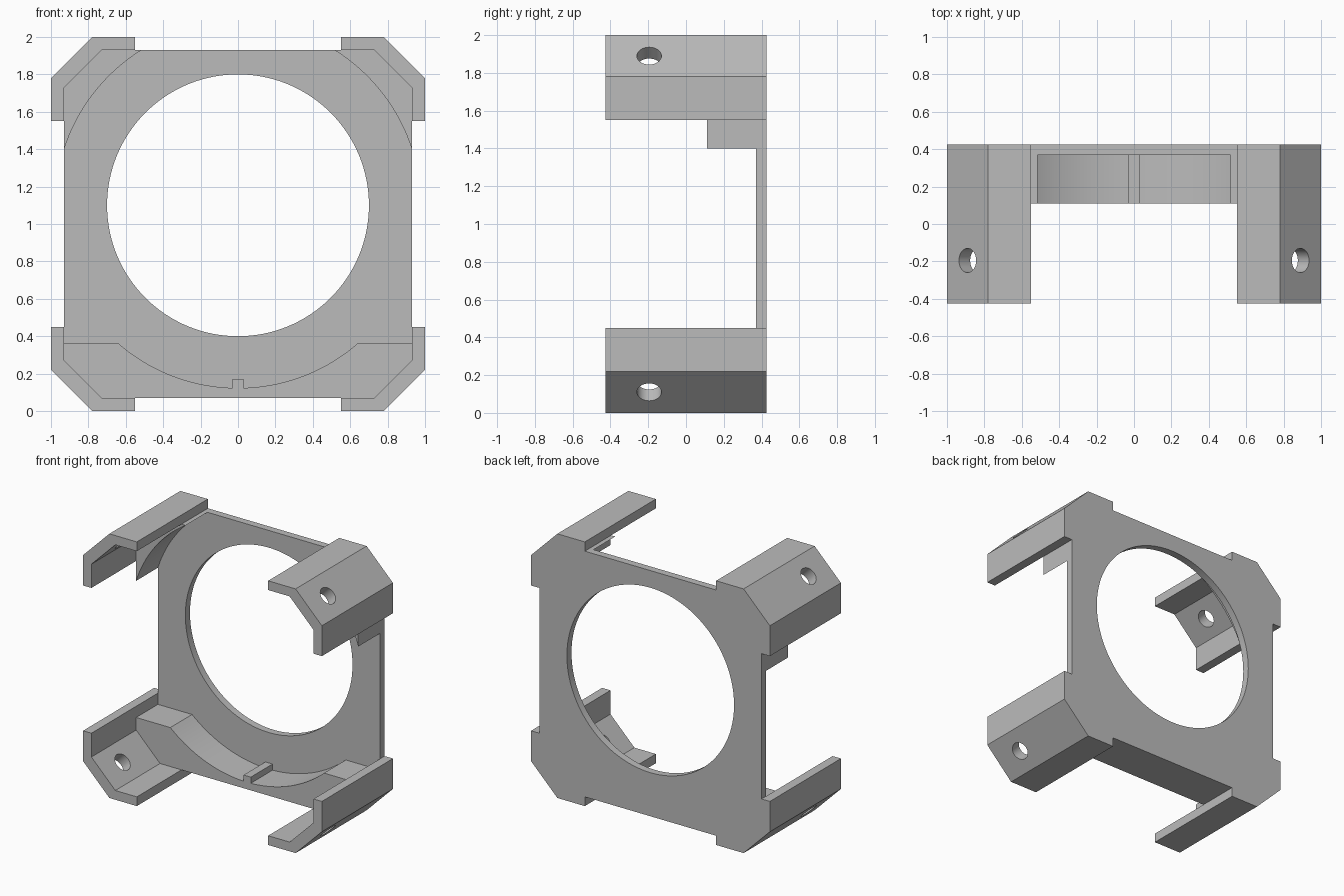
import bpy, bmesh
from math import cos, sin, acos, asin, pi
from mathutils import Vector

if "Cube" in bpy.data.objects:
    bpy.data.objects.remove(bpy.data.objects["Cube"])

grey = bpy.data.materials.new("plain grey")
grey.use_nodes = True
grey.diffuse_color = (0.5, 0.5, 0.5, 1)
grey.node_tree.nodes["Principled BSDF"].inputs["Base Color"].default_value = (0.5, 0.5, 0.5, 1)

FRONT, BACK = -0.425, 0.425       # bracket depth
RIB, PLATE = 0.11, 0.37           # front of the ribs and of the plate
MID, HOLE, SEAT = 1.1, 0.70, 0.977  # ring centre height, opening radius, rib arc radius
EDGE, LOW, HIGH = 0.93, 0.07, 1.93  # plate limits


def prism(name, points, y0, y1):
    """Extrude an x-z outline from y0 to y1."""
    bm = bmesh.new()
    face = bm.faces.new([bm.verts.new((x, y0, z)) for x, z in points])
    new = bmesh.ops.extrude_face_region(bm, geom=[face])["geom"]
    verts = [v for v in new if isinstance(v, bmesh.types.BMVert)]
    bmesh.ops.translate(bm, verts=verts, vec=(0, y1 - y0, 0))
    bmesh.ops.recalc_face_normals(bm, faces=bm.faces[:])
    mesh = bpy.data.meshes.new(name)
    bm.to_mesh(mesh)
    bm.free()
    mesh.materials.append(grey)
    obj = bpy.data.objects.new(name, mesh)
    bpy.context.collection.objects.link(obj)
    return obj


def drill(obj, centre, direction, radius, sides):
    """Cut a round hole through an object."""
    bpy.ops.mesh.primitive_cylinder_add(vertices=sides, radius=radius, depth=0.4, location=centre)
    cutter = bpy.context.object
    cutter.rotation_euler = Vector(direction).to_track_quat('Z', 'Y').to_euler()
    cutter.data.materials.append(grey)
    cut = obj.modifiers.new("hole", 'BOOLEAN')
    cut.operation, cut.solver, cut.object = 'DIFFERENCE', 'EXACT', cutter
    bpy.context.view_layer.update()
    bpy.context.view_layer.objects.active = obj
    bpy.ops.object.modifier_apply(modifier=cut.name)
    bpy.data.objects.remove(cutter)


def arc(a0, a1, steps):
    """Points on the rib circle."""
    angles = [a0 + (a1 - a0) * i / steps for i in range(steps + 1)]
    return [(SEAT * cos(a), MID + SEAT * sin(a)) for a in angles]


parts = []

# Back plate with the large round opening
corner = [(EDGE, 1.73), (0.73, HIGH)]
upper = corner + [(-x, z) for x, z in reversed(corner)]
plate = prism("back_plate", upper + [(-x, 2 - z) for x, z in upper], PLATE, BACK)
drill(plate, (0, 0.4, MID), (0, 1, 0), HOLE, 128)
parts.append(plate)

# Four chamfered corner brackets, each with a screw hole
section = [(1, 1.55), (1, 1.78), (0.78, 2), (0.55, 2),
           (0.55, HIGH), (0.73, HIGH), (EDGE, 1.73), (EDGE, 1.55)]
for sx, side in ((1, "left"), (-1, "right")):
    for sz, level in ((1, "upper"), (-1, "lower")):
        bracket = prism(f"{level}_{side}_bracket",
                        [(sx * x, 1 + sz * (z - 1)) for x, z in section], FRONT, BACK)
        drill(bracket, (sx * 0.89, -0.195, 1 + sz * 0.89), (sx, 0, sz), 0.065, 40)
        parts.append(bracket)

    # Upper corner rib, curved on its inner side
    curve = arc(acos(EDGE / SEAT), asin((HIGH - MID) / SEAT), 16)
    outline = curve + corner[::-1]
    parts.append(prism(f"upper_{side}_rib", [(sx * x, z) for x, z in outline], RIB, PLATE))

# Lower cradle rib, flat at both ends
shelf = 0.365
dip = asin((MID - shelf) / SEAT)
cradle = [(-EDGE, shelf)] + arc(pi + dip, 2 * pi - dip, 48)
cradle += [(EDGE, shelf), (EDGE, 0.27), (0.73, LOW), (-0.73, LOW), (-EDGE, 0.27)]
parts.append(prism("lower_cradle", cradle, RIB, PLATE))

# Small locating key in the middle of the cradle
parts.append(prism("locating_key", [(-0.03, 0.11), (0.03, 0.11), (0.03, 0.17), (-0.03, 0.17)],
                   RIB, PLATE))

# Smooth the round surfaces and keep the corners crisp
bpy.ops.object.select_all(action='DESELECT')
for obj in parts:
    obj.select_set(True)
bpy.context.view_layer.objects.active = plate
bpy.ops.object.shade_smooth_by_angle(angle=0.5)
